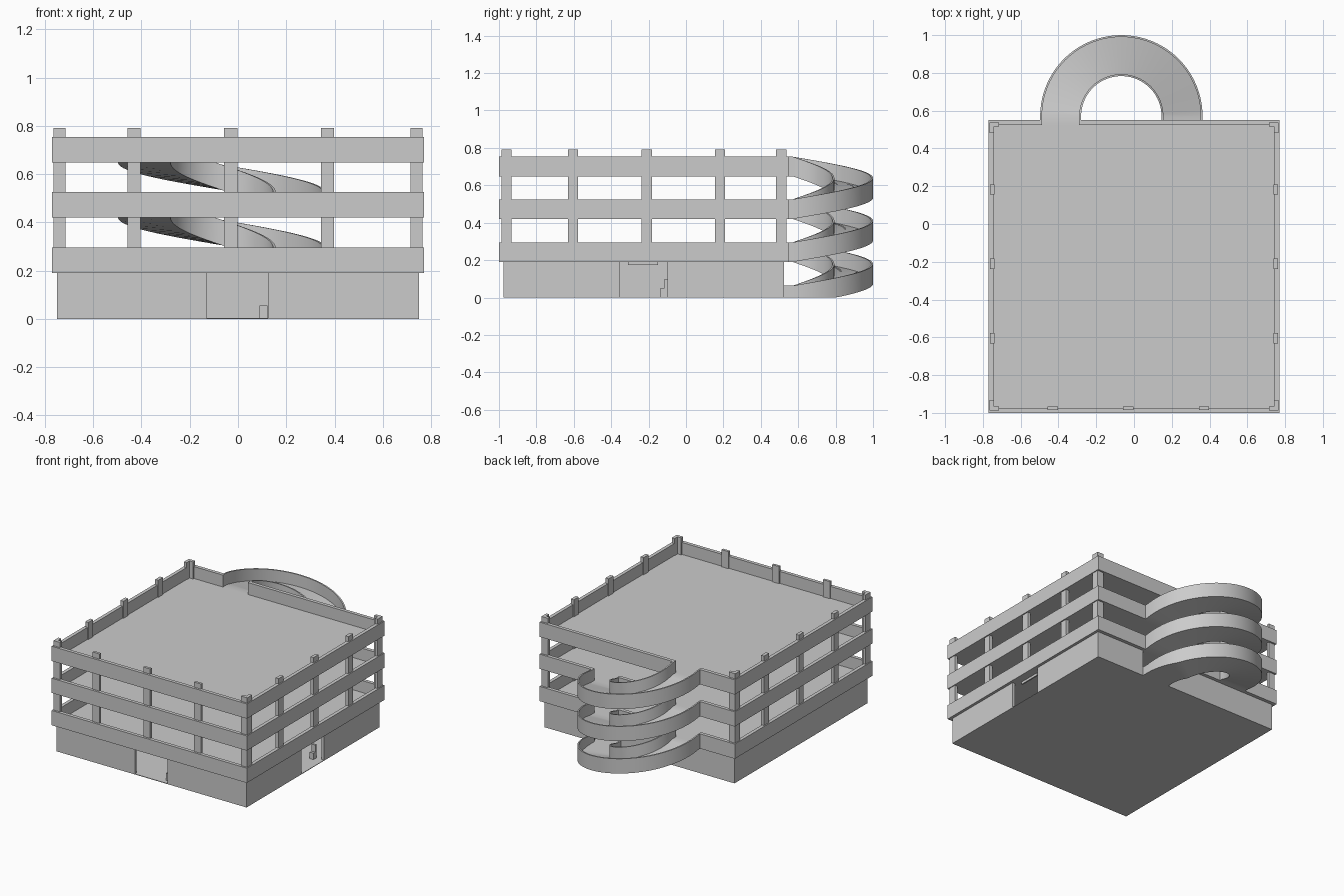
import bpy, bmesh, math

if "Cube" in bpy.data.objects:
    bpy.data.objects.remove(bpy.data.objects["Cube"])

concrete = bpy.data.materials.new("concrete_grey")
concrete.use_nodes = True
GREY = (0.6, 0.6, 0.6, 1)
concrete.diffuse_color = GREY
concrete.node_tree.nodes["Principled BSDF"].inputs["Base Color"].default_value = GREY


def finish(name, bm):
    bmesh.ops.recalc_face_normals(bm, faces=bm.faces)
    mesh = bpy.data.meshes.new(name)
    bm.to_mesh(mesh)
    bm.free()
    mesh.materials.append(concrete)
    obj = bpy.data.objects.new(name, mesh)
    bpy.context.collection.objects.link(obj)
    return obj


def add_box(bm, x0, x1, y0, y1, z0, z1):
    cube = bmesh.ops.create_cube(bm, size=1)["verts"]
    for v in cube:
        v.co.x = x0 if v.co.x < 0 else x1
        v.co.y = y0 if v.co.y < 0 else y1
        v.co.z = z0 if v.co.z < 0 else z1


def spans(a, b, gaps):
    """Pieces of the interval a..b left over between the sorted gaps."""
    out = []
    for g0, g1 in gaps:
        out.append((a, g0))
        a = g1
    return out + [(a, b)]


def wall_ring(name, half, front, back, thick, z0, z1,
              front_gaps=(), back_gaps=(), right_gaps=()):
    bm = bmesh.new()
    for a, b in spans(-half, half, front_gaps):
        add_box(bm, a, b, front, front + thick, z0, z1)
    for a, b in spans(-half, half, back_gaps):
        add_box(bm, a, b, back - thick, back, z0, z1)
    for a, b in spans(front + thick, back - thick, right_gaps):
        add_box(bm, half - thick, half, a, b, z0, z1)
    add_box(bm, -half, -half + thick, front + thick, back - thick, z0, z1)
    return finish(name, bm)


# Main dimensions
HALF, FRONT, BACK = 0.77, -1.0, 0.55
EDGE = 0.025
LEVELS = (0.19, 0.42, 0.648)
BAND = 0.105
SLAB = 0.02
CX, CY, R_IN, R_OUT = -0.067, 0.57, 0.213, 0.43
UP_GAP = (CX - R_OUT, CX - R_IN)
DOWN_GAP = (CX + R_IN, CX + R_OUT)

# Ground storey: thin floor and walls with vehicle openings
bm = bmesh.new()
add_box(bm, -0.75, 0.75, FRONT + EDGE, BACK - EDGE, 0, 0.004)
finish("ground_floor", bm)
wall_ring("ground_walls", 0.75, FRONT + EDGE, BACK - EDGE, 0.02, 0.004, LEVELS[0],
          front_gaps=[(-0.13, 0.125)], back_gaps=[DOWN_GAP],
          right_gaps=[(-0.355, -0.1)])

# Upper floors and parapets
for i, z in enumerate(LEVELS):
    bm = bmesh.new()
    add_box(bm, -HALF + EDGE, HALF - EDGE, FRONT + EDGE, BACK - EDGE, z, z + SLAB)
    finish(f"floor_slab_{i + 1}", bm)
    gaps = [UP_GAP] if i == 2 else [UP_GAP, DOWN_GAP]
    wall_ring(f"parapet_{i + 1}", HALF, FRONT, BACK, EDGE, z, z + BAND, back_gaps=gaps)

# Columns along the front and both sides
COL_Z = (LEVELS[0] + 0.005, 0.79)
W = 0.027
bm = bmesh.new()
for x in (-0.43, -0.03, 0.37):
    add_box(bm, x - W, x + W, FRONT + 0.015, FRONT + 0.033, *COL_Z)
for y in (-0.605, -0.21, 0.182):
    for a, b in ((-0.762, -0.738), (0.738, 0.762)):
        add_box(bm, a, b, y - W, y + W, *COL_Z)
finish("columns", bm)

# L-shaped corner columns
bm = bmesh.new()
for sx in (-1, 1):
    for cy, sy in ((FRONT + 0.013, 1), (BACK - 0.013, -1)):
        def corner_leg(lx, near, far):
            xs = sorted((sx * 0.764, sx * (0.764 - lx)))
            ys = sorted((cy + sy * near, cy + sy * far))
            add_box(bm, *xs, *ys, *COL_Z)
        corner_leg(0.05, 0, 0.022)
        corner_leg(0.022, 0.022, 0.055)
finish("corner_columns", bm)


# Half-turn ramps: a trough section swept round the back
def ramp(name, z0, z1, steps=40):
    bm = bmesh.new()
    lip = 0.01
    leg = CY - (BACK - EDGE)
    stations = [(0, leg)] + [(k / steps, 0) for k in range(steps + 1)] + [(1, leg)]
    rings = []
    for t, drop in stations:
        a = math.pi * t
        base = z0 + (z1 - z0) * t
        low, deck, top = max(0, base), max(0.004, base + SLAB), base + BAND
        section = [(R_IN, low), (R_OUT, low), (R_OUT, top), (R_OUT - lip, top),
                   (R_OUT - lip, deck), (R_IN + lip, deck), (R_IN + lip, top), (R_IN, top)]
        rings.append([bm.verts.new((CX + r * math.cos(a), CY + r * math.sin(a) - drop, z))
                      for r, z in section])
    n = len(rings[0])
    for p, q in zip(rings, rings[1:]):
        for j in range(n):
            k = (j + 1) % n
            bm.faces.new((p[j], p[k], q[k], q[j]))
    bm.faces.new(rings[0])
    bm.faces.new(rings[-1])
    obj = finish(name, bm)
    bpy.ops.object.select_all(action="DESELECT")
    obj.select_set(True)
    bpy.context.view_layer.objects.active = obj
    bpy.ops.object.shade_smooth_by_angle(angle=math.radians(30))


starts = (-0.042,) + LEVELS[:2]
for i, (low, high) in enumerate(zip(starts, LEVELS)):
    ramp(f"ramp_{i + 1}", low, high)

# Ticket machines inside the openings and a clearance bar
bm = bmesh.new()
add_box(bm, 0.09, 0.123, -0.94, -0.91, 0.004, 0.055)
add_box(bm, 0.66, 0.69, -0.135, -0.115, 0.004, 0.05)
add_box(bm, 0.66, 0.69, -0.115, -0.1, 0.004, 0.1)
finish("ticket_machines", bm)
bm = bmesh.new()
add_box(bm, 0.7, 0.71, -0.31, -0.15, 0.173, LEVELS[0])
finish("clearance_bar", bm)
